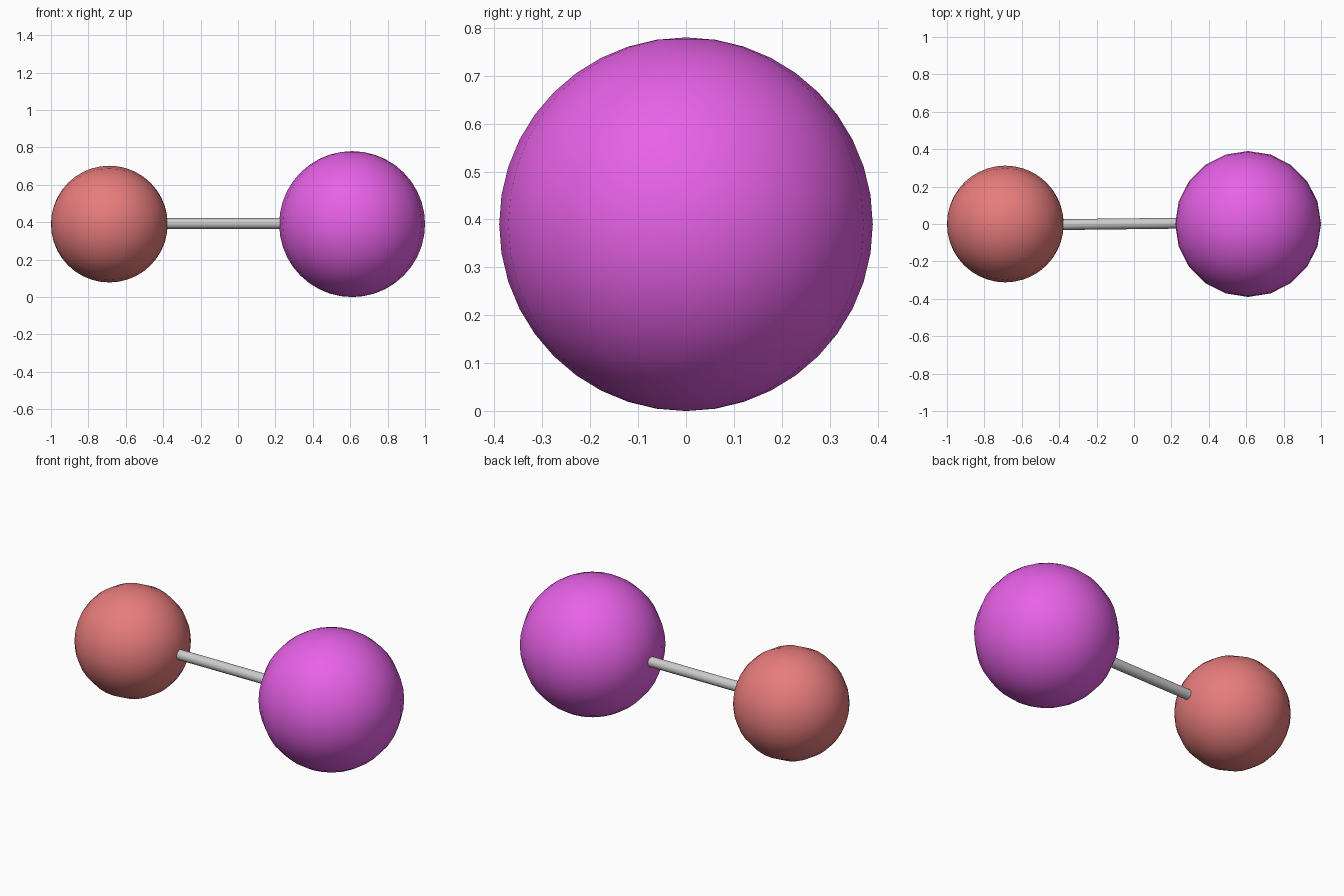
import bpy
from math import pi, radians
from mathutils import Vector

if "Cube" in bpy.data.objects:
    bpy.data.objects.remove(bpy.data.objects["Cube"])

Z = 0.39


def paint(obj, name, color):
    mat = bpy.data.materials.new(name)
    mat.diffuse_color = (*color, 1)
    mat.use_nodes = True
    mat.node_tree.nodes["Principled BSDF"].inputs["Base Color"].default_value = mat.diffuse_color
    obj.data.materials.append(mat)


def ball(name, x, radius, color, rotation=(0, 0, 0)):
    bpy.ops.mesh.primitive_uv_sphere_add(segments=20, ring_count=20, radius=radius,
                                         location=(x, 0, Z), rotation=rotation)
    obj = bpy.context.object
    obj.name = name
    bpy.ops.object.shade_smooth_by_angle(angle=radians(40))
    paint(obj, name + "_color", color)
    return obj


# Two balls: the small one has its poles along x, the large one along z
ball("small_ball", -0.688, 0.312, (0.8, 0.2, 0.2), (0, pi / 2, 0))
ball("large_ball", 0.61, 0.39, (0.8, 0.12, 0.8))

# Thin connecting rod, very slightly turned, ends sunk into the balls
start, end = Vector((-0.45, -0.004, Z + 0.003)), Vector((0.3, 0.005, Z + 0.003))
axis = end - start
bpy.ops.mesh.primitive_cylinder_add(vertices=16, radius=0.029, depth=axis.length,
                                    location=(start + end) / 2,
                                    rotation=axis.to_track_quat('Z', 'Y').to_euler())
bpy.context.object.name = "connecting_rod"
bpy.ops.object.shade_smooth_by_angle(angle=radians(40))
